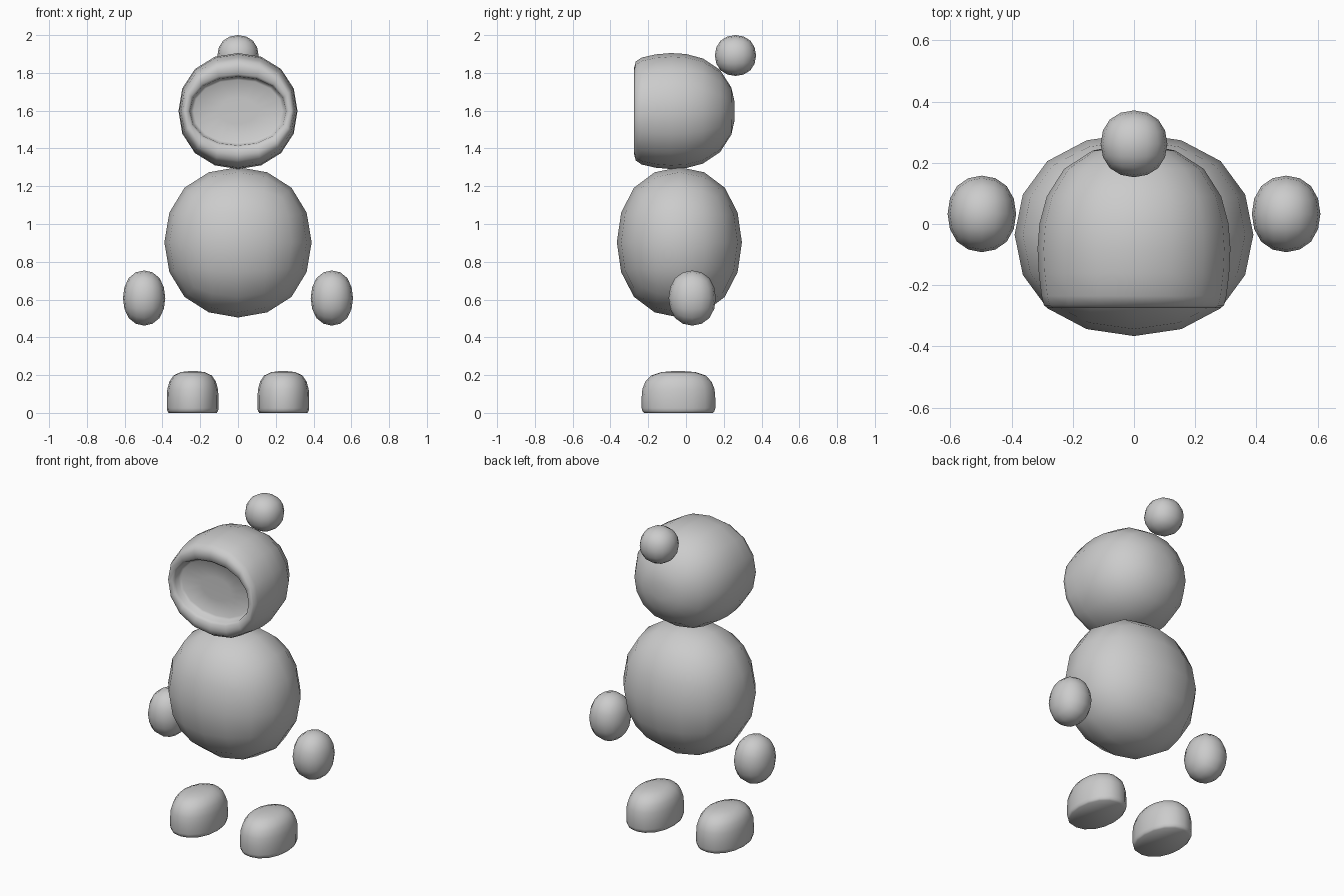
import bpy, bmesh, math

if "Cube" in bpy.data.objects:
    bpy.data.objects.remove(bpy.data.objects["Cube"])

GREY = bpy.data.materials.new("plain_grey")
GREY.diffuse_color = (0.6, 0.6, 0.6, 1)
GREY.use_nodes = True
GREY.node_tree.nodes["Principled BSDF"].inputs["Base Color"].default_value = GREY.diffuse_color


def finish(bm, name):
    bmesh.ops.recalc_face_normals(bm, faces=bm.faces)
    me = bpy.data.meshes.new(name)
    bm.to_mesh(me)
    bm.free()
    me.materials.append(GREY)
    for p in me.polygons:
        p.use_smooth = True
    ob = bpy.data.objects.new(name, me)
    bpy.context.collection.objects.link(ob)
    return ob


def blob(name, centre, radii):
    """Rounded ball: a cube smoothed by subdivision."""
    bm = bmesh.new()
    bmesh.ops.create_cube(bm, size=2)
    k = 0.8395  # how far subdivision pulls the face centres in
    for v in bm.verts:
        v.co = [c * r / k for c, r in zip(v.co, radii)]
    ob = finish(bm, name)
    ob.location = centre
    mod = ob.modifiers.new("round", 'SUBSURF')
    mod.levels = mod.render_levels = 2
    return ob


def loft(name, rings, place, n=16, power=2.15):
    """Skin rings (a, b, h); place maps ring coordinates to x, y, z."""
    bm = bmesh.new()
    loops = []
    for a, b, h in rings:
        loop = []
        for i in range(n):
            t = 2 * math.pi * i / n
            c, s = math.cos(t), math.sin(t)
            k = (abs(c) ** power + abs(s) ** power) ** (-1 / power)
            loop.append(bm.verts.new(place(a * c * k, b * s * k, h)))
        loops.append(loop)
    for lo, hi in zip(loops, loops[1:]):
        for i in range(n):
            j = (i + 1) % n
            bm.faces.new((lo[i], lo[j], hi[j], hi[i]))
    bm.faces.new(loops[0])
    bm.faces.new(loops[-1])
    return finish(bm, name)


# Body and the bobble on the hood
blob("body", (0, -0.035, 0.903), (0.39, 0.331, 0.398))
blob("bobble", (0, 0.262, 1.892), (0.109, 0.109, 0.108))

# Hooded head: recessed face, rolled lip, then the rounded back
head = [
    (0.10, 0.07, -0.212), (0.235, 0.165, -0.215), (0.250, 0.178, -0.225),
    (0.255, 0.182, -0.255), (0.263, 0.195, -0.270), (0.282, 0.232, -0.274),
    (0.294, 0.262, -0.266), (0.302, 0.283, -0.235), (0.311, 0.300, -0.16),
    (0.315, 0.307, -0.08), (0.309, 0.302, 0.0), (0.285, 0.278, 0.09),
    (0.228, 0.218, 0.18), (0.135, 0.125, 0.24), (0.05, 0.05, 0.257),
]
loft("head", head, lambda a, b, h: (a, h, 1.598 + b))

# Hands and flat-soled feet
foot = [(0.93, 0.004), (0.98, 0.01), (1.0, 0.025), (1.0, 0.08), (0.98, 0.125),
        (0.90, 0.165), (0.74, 0.198), (0.46, 0.216), (0.15, 0.221)]
for side, sx in (("left", 1), ("right", -1)):
    blob(side + "_hand", (sx * 0.497, 0.033, 0.608), (0.112, 0.125, 0.146))
    loft(side + "_foot", [(0.137 * s, 0.195 * s, z - 0.004 * (z < 0.005)) for s, z in foot],
         lambda a, b, h, sx=sx: (sx * 0.24 + a, -0.04 + b, h))
